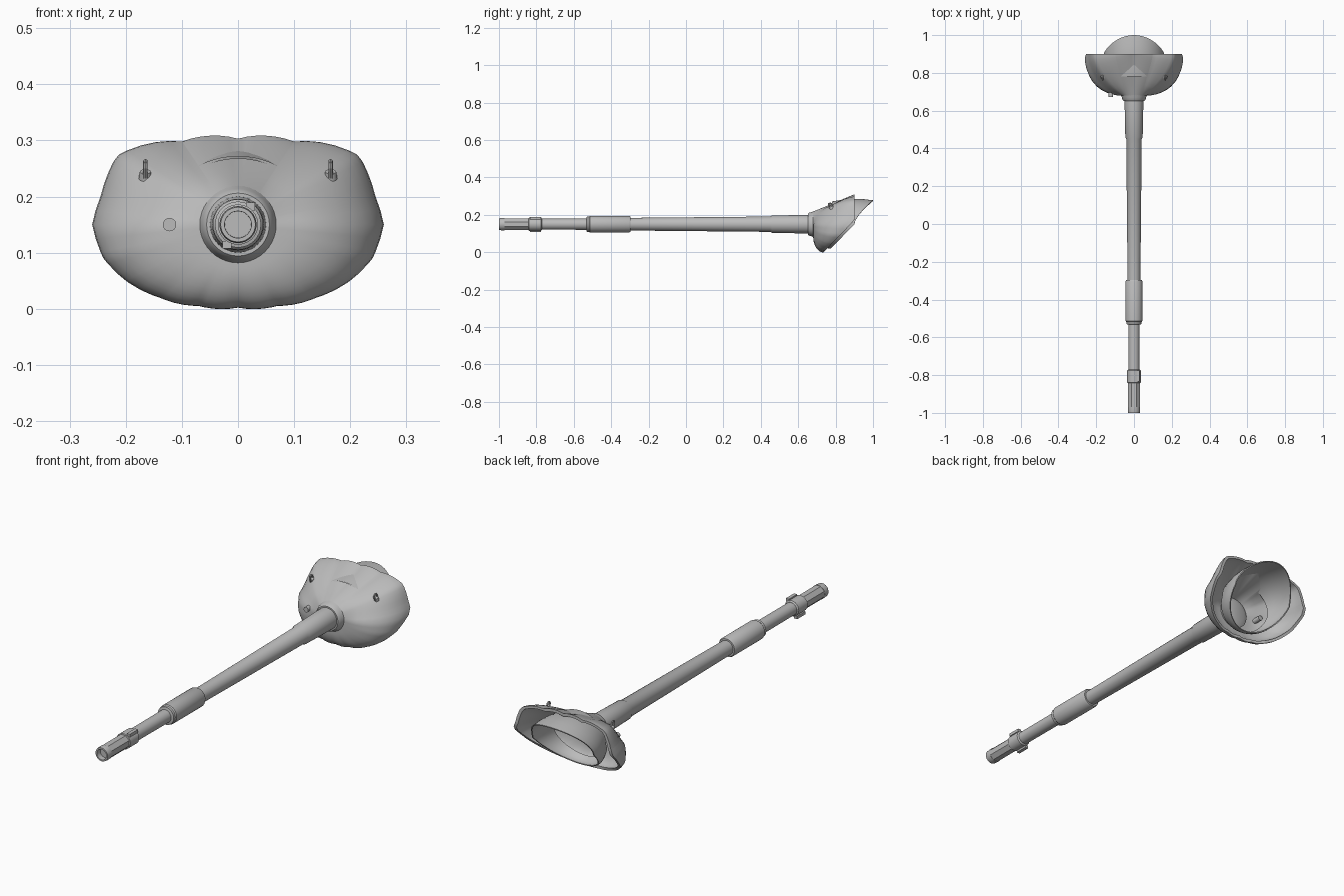
import bpy, bmesh, math
from mathutils import Vector, Matrix

if "Cube" in bpy.data.objects:
    bpy.data.objects.remove(bpy.data.objects["Cube"])

CZ = 0.15  # height of the barrel axis
grey = bpy.data.materials.new("plain_grey")
grey.diffuse_color = (0.5, 0.5, 0.5, 1)
grey.use_nodes = True
grey.node_tree.nodes["Principled BSDF"].inputs["Base Color"].default_value = grey.diffuse_color


def finish(name, bm, angle=35):
    bmesh.ops.recalc_face_normals(bm, faces=bm.faces)
    me = bpy.data.meshes.new(name)
    bm.to_mesh(me)
    bm.free()
    ob = bpy.data.objects.new(name, me)
    bpy.context.collection.objects.link(ob)
    me.materials.append(grey)
    bpy.ops.object.select_all(action='DESELECT')
    ob.select_set(True)
    bpy.context.view_layer.objects.active = ob
    bpy.ops.object.shade_smooth_by_angle(angle=math.radians(angle))
    return ob


def loft(name, rings, cap=False, angle=35):
    bm = bmesh.new()
    rows = [[bm.verts.new(p) for p in r] for r in rings]
    n = len(rows[0])
    for a, b in zip(rows, rows[1:]):
        for i in range(n):
            bm.faces.new((a[i], a[(i + 1) % n], b[(i + 1) % n], b[i]))
    if cap:
        bm.faces.new(rows[0])
        bm.faces.new(rows[-1])
    return finish(name, bm, angle)


def lathe(name, prof, n=32, x=0, z=CZ, phase=0):
    """Turn (y, radius) pairs about a line along y; both ends are capped."""
    rings = [[(x + r * math.cos(2 * math.pi * (i + phase) / n), y,
               z + r * math.sin(2 * math.pi * (i + phase) / n))
              for i in range(n)] for y, r in prof]
    return loft(name, rings, cap=True)


# barrel, sleeve and muzzle
lathe("barrel", [(-0.85, .029), (-0.50, .030), (-0.32, .033), (-0.28, .034),
                 (0.45, .041), (0.46, .046), (0.655, .050), (0.69, .050)])
lathe("sleeve", [(-0.533, .030), (-0.53, .041), (-0.518, .041), (-0.513, .045),
                 (-0.305, .045), (-0.297, .041), (-0.297, .030)])
lathe("muzzle_block", [(-0.84, .033), (-0.975, .033)], 8, phase=.5)
lathe("muzzle_tip", [(-0.94, .022), (-0.94, .023), (-1.0, .024), (-1.0, .031),
                     (-0.985, .033), (-0.97, .033)])
lathe("muzzle_collar", [(-0.842, .030), (-0.84, .036), (-0.775, .036), (-0.77, .030)], 24)

# small lugs on the muzzle collar
bm = bmesh.new()
for x, z in ((-.02, CZ - .036), (.022, CZ + .032)):
    bmesh.ops.create_cube(bm, size=1, matrix=Matrix.Translation((x, -.805, z))
                          @ Matrix.Diagonal((.016, .06, .014, 1)))
finish("collar_lugs", bm)

# shield outline: right half, from the bottom to the top
HALF = [(0, .002), (.07, .005), (.14, .02), (.20, .05), (.24, .09), (.26, .15),
        (.245, .20), (.222, .262), (.212, .275), (.20, .281), (.10, .298), (0, .303)]
POLAR = [(math.atan2(z - CZ, x), math.hypot(x, z - CZ)) for x, z in HALF]
NECK = .068


def outline(t):
    t = math.asin(math.sin(t)) if abs(math.cos(t)) > 1e-6 else math.copysign(math.pi / 2, math.sin(t))
    for (a, ra), (b, rb) in zip(POLAR, POLAR[1:]):
        if t <= b + 1e-6:
            return ra + (rb - ra) * (t - a) / (b - a)
    return POLAR[-1][1]


def shield_point(t, s, inset=0.0):
    """Point on the shield: angle t, s from 0 at the neck to 1 at the rim."""
    R = outline(t) - inset
    r = NECK + (R - NECK) * s
    zr = CZ + outline(t) * math.sin(t)
    rim = .9 - max(0, .17 - zr) * .97
    w = max(0, math.sin(t))
    f = (1 - w) * (1 - math.sqrt(max(0, 1 - s * s))) + w * s
    front = .68 + inset * .9
    y = front + (rim - front) * f
    return Vector((r * math.cos(t), y, CZ + r * math.sin(t)))


# shield: outer shell, rim and inner shell in one loft
angles = sorted({round(a, 5) for p, _ in POLAR for a in (p, math.pi - p)} |
                {round(-math.pi / 2 + 2 * math.pi * i / 64, 5) for i in range(64)})
angles = [a for i, a in enumerate(angles)
          if a < 1.5 * math.pi - .01 and (i == 0 or a - angles[i - 1] > .004)]
steps = [0, .15, .3, .45, .6, .72, .82, .9, .96, .99, 1]
rings = [[shield_point(a, s) for a in angles] for s in steps]
rings += [[shield_point(a, s, .014) for a in angles] for s in reversed(steps)]
loft("shield", rings, angle=40)

# neck fairing where the barrel enters the shield
lathe("shield_neck", [(.652, .045), (.652, .056), (.658, .061), (.67, .064),
                      (.682, .069), (.70, .073), (.71, .05)], 40)


# inner collar: a thin tube with a curved, slanted rear edge
def collar_ring(k, u):
    pts = []
    for i in range(48):
        t = 2 * math.pi * i / 48
        s = math.sin(t)
        end = .9 + (.1 * s ** 1.5 if s > 0 else .125 * s)
        start = .78 if s > 0 else .78 + .05 * s
        y = start + (end - start) * u
        bulge = .85 + .15 * math.sin(math.pi / 2 * min(1, u * 1.2))
        rz = (.143 - .015 * u * u) if s > 0 else .13
        pts.append((.16 * k * bulge * math.cos(t), y, CZ + rz * k * bulge * s))
    return pts


us = [0, .25, .5, .75, 1]
loft("inner_collar", [collar_ring(1, u) for u in us]
     + [collar_ring(.965, u) for u in reversed(us)])

# small port beside the barrel
lathe("side_port", [(.672, .008), (.672, .012), (.74, .012)], 16, x=-.122)

# lifting hooks on the upper shoulders
for side, label in ((1, "right"), (-1, "left")):
    t = math.atan2(.088, .165)
    s = (math.hypot(.165, .088) - NECK) / (outline(t) - NECK)
    base = shield_point(t, s)
    base.x *= side
    bm = bmesh.new()
    tilt = Matrix.Translation(base) @ Matrix.Rotation(math.radians(25), 4, 'X')
    bmesh.ops.create_cone(bm, cap_ends=True, segments=12, radius1=.012, radius2=.010,
                          depth=.014, matrix=tilt)
    path = [(-.009, 0), (-.009, .018), (-.005, .025), (.005, .025), (.009, .018), (.009, 0)]
    for (y1, z1), (y2, z2) in zip(path, path[1:]):
        a, b = Vector((0, y1, z1)), Vector((0, y2, z2))
        rot = (b - a).to_track_quat('Z', 'Y').to_matrix().to_4x4()
        bmesh.ops.create_cone(bm, cap_ends=True, segments=8, radius1=.004, radius2=.004,
                              depth=(b - a).length + .002,
                              matrix=tilt @ Matrix.Translation((a + b) / 2) @ rot)
    finish("lifting_hook_" + label, bm)
